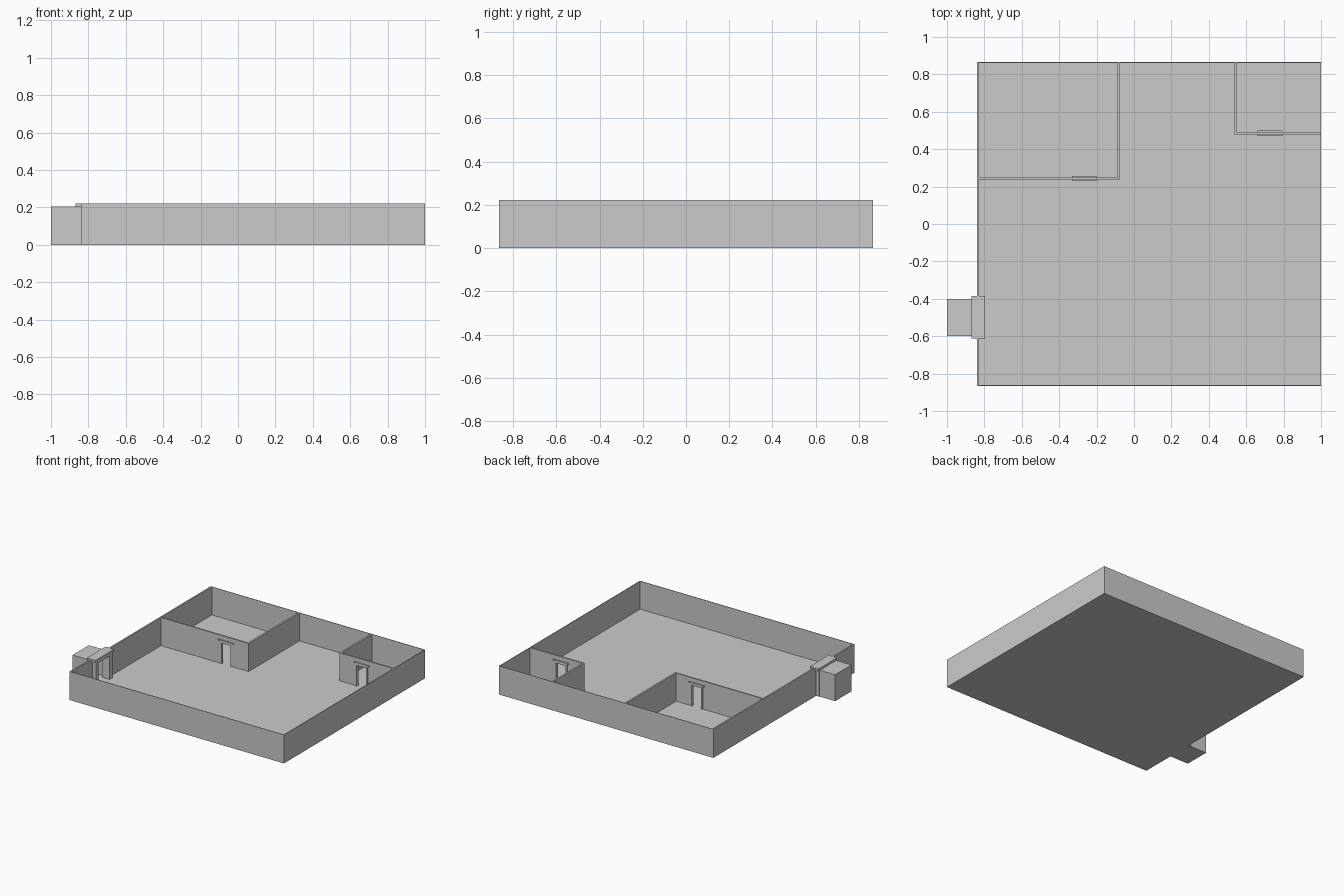
import bpy, bmesh
from mathutils import Vector

if "Cube" in bpy.data.objects:
    bpy.data.objects.remove(bpy.data.objects["Cube"])

H = 0.222      # wall height
T = 0.004      # thin outer wall
FLOOR = 0.004


def boxes(name, parts):
    """One object from boxes given as (x0, x1, y0, y1, z0, z1)."""
    bm = bmesh.new()
    for x0, x1, y0, y1, z0, z1 in parts:
        cube = bmesh.ops.create_cube(bm, size=1)
        for v in cube["verts"]:
            v.co = Vector(((x0 + x1) / 2 + v.co.x * (x1 - x0),
                           (y0 + y1) / 2 + v.co.y * (y1 - y0),
                           (z0 + z1) / 2 + v.co.z * (z1 - z0)))
    mesh = bpy.data.meshes.new(name)
    bm.to_mesh(mesh)
    bm.free()
    obj = bpy.data.objects.new(name, mesh)
    bpy.context.collection.objects.link(obj)
    return obj


def wall_with_door(name, x0, x1, y0, y1, door_x):
    """Inner wall along x, pierced by a framed doorway centred on door_x."""
    half, top, post = 0.04, 0.165, 0.014
    a, b = door_x - half, door_x + half
    boxes(name + "_wall", [(x0, a, y0, y1, 0, H),
                           (b, x1, y0, y1, 0, H),
                           (a, b, y0, y1, top, H)])
    f0, f1 = y0 - 0.005, y1 + 0.005
    boxes(name + "_door_frame", [(a - post, a, f0, f1, 0, top),
                                 (b, b + post, f0, f1, 0, top),
                                 (a - post, b + post, f0, f1, top, top + 0.016)])
    boxes(name + "_door_cap", [(door_x - 0.066, door_x + 0.066,
                                y0 - 0.008, y1 + 0.008, top + 0.016, top + 0.024)])


# Floor and thin outer walls
boxes("floor", [(-0.84, 1, -0.865, 0.865, 0, FLOOR)])
boxes("front_wall", [(-0.84, 1, -0.865, -0.865 + T, 0, H)])
boxes("back_wall", [(-0.84, 1, 0.865 - T, 0.865, 0, H)])
boxes("right_wall", [(1 - T, 1, -0.865, 0.865, 0, H)])

# Thicker left wall with the entrance opening
boxes("left_wall", [(-0.84, -0.828, -0.865, -0.58, 0, H),
                    (-0.84, -0.828, -0.415, 0.865, 0, H)])

# Back left room
wall_with_door("left_room", -0.828, -0.075, 0.238, 0.249, -0.266)
boxes("left_room_side_wall", [(-0.089, -0.075, 0.238, 0.865, 0, H)])

# Back right room
wall_with_door("right_room", 0.535, 1, 0.479, 0.491, 0.727)
boxes("right_room_side_wall", [(0.535, 0.548, 0.479, 0.865, 0, H)])

# Entrance frame: two posts, a beam and a wider cap
boxes("entrance_frame", [(-0.866, -0.80, -0.60, -0.565, 0, 0.185),
                         (-0.866, -0.80, -0.43, -0.395, 0, 0.185),
                         (-0.866, -0.80, -0.60, -0.395, 0.185, 0.202)])
boxes("entrance_cap", [(-0.87, -0.796, -0.611, -0.384, 0.202, H)])

# Hollow entrance booth, open towards the room
boxes("entrance_booth", [(-1, -0.84, -0.60, -0.40, 0, FLOOR),
                         (-1, -0.84, -0.60, -0.40, 0.201, 0.205),
                         (-1, -1 + T, -0.60, -0.40, 0, 0.205),
                         (-1, -0.84, -0.60, -0.60 + T, 0, 0.205),
                         (-1, -0.84, -0.40 - T, -0.40, 0, 0.205)])
